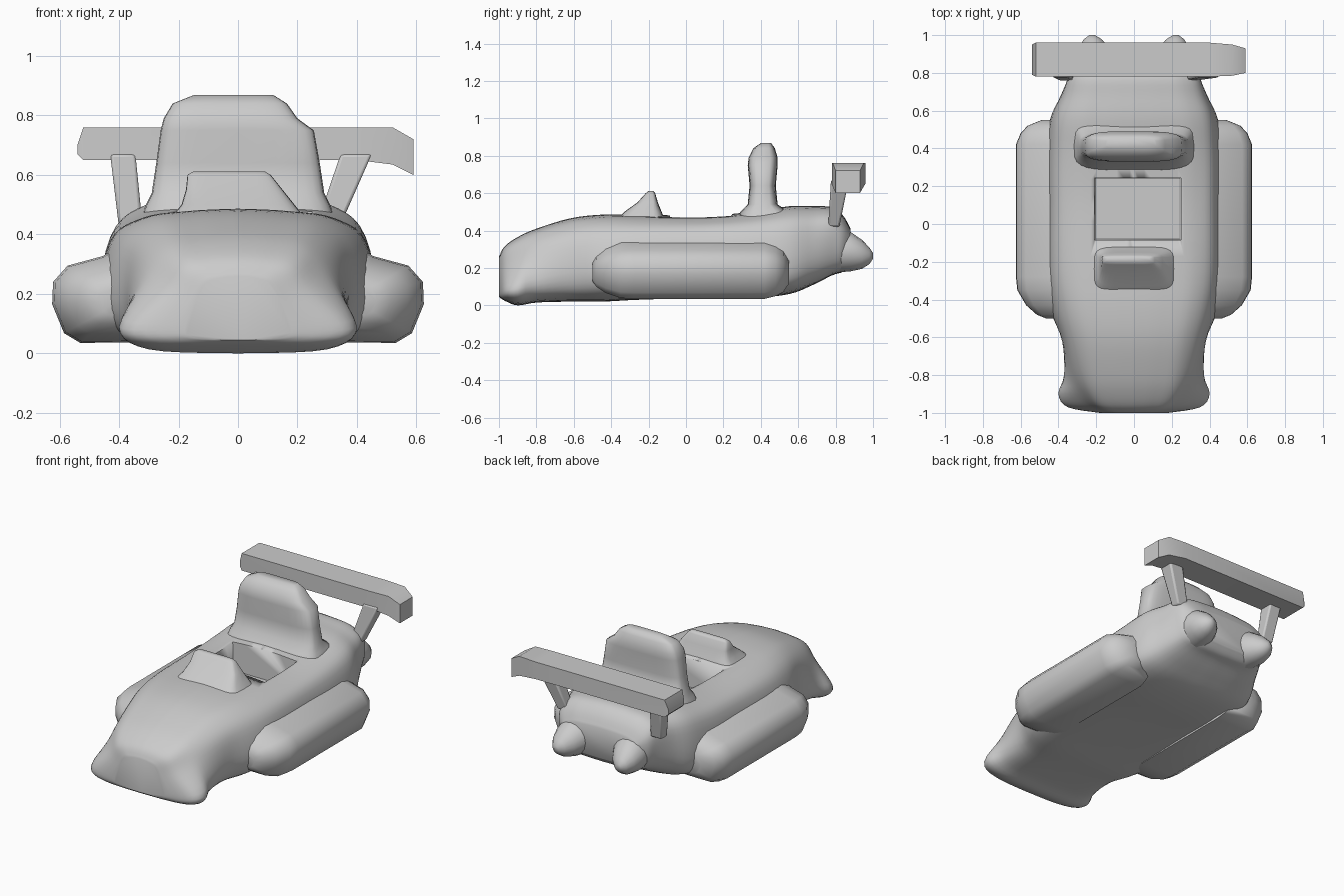
import bpy, bmesh, math


def finish(name, bm, angle=50):
    bmesh.ops.recalc_face_normals(bm, faces=bm.faces)
    me = bpy.data.meshes.new(name)
    bm.to_mesh(me)
    bm.free()
    ob = bpy.data.objects.new(name, me)
    bpy.context.collection.objects.link(ob)
    bpy.ops.object.select_all(action='DESELECT')
    ob.select_set(True)
    bpy.context.view_layer.objects.active = ob
    bpy.ops.object.shade_smooth_by_angle(angle=math.radians(angle))
    return ob


def loft(name, rings, angle=50):
    bm = bmesh.new()
    vs = [[bm.verts.new(p) for p in r] for r in rings]
    n = len(vs[0])
    for a, b in zip(vs, vs[1:]):
        for i in range(n):
            j = (i + 1) % n
            bm.faces.new((a[i], a[j], b[j], b[i]))
    bm.faces.new(vs[0])
    bm.faces.new(vs[-1])
    return finish(name, bm, angle)


def spline(pts, steps):
    """Smooth curve passing through points of any dimension."""
    out = []
    for i in range(len(pts) - 1):
        a, b, c, d = (pts[max(i - 1, 0)], pts[i], pts[i + 1], pts[min(i + 2, len(pts) - 1)])
        for k in range(steps):
            t = k / steps
            out.append([0.5 * (2 * q + (r - p) * t + (2 * p - 5 * q + 4 * r - s) * t * t
                               + (3 * q - p - 3 * r + s) * t ** 3)
                        for p, q, r, s in zip(a, b, c, d)])
    return out + [list(pts[-1])]


def rounded(x0, x1, y0, y1, z, n=28, e=0.5):
    """Horizontal rounded-rectangle ring."""
    ring = []
    for i in range(n):
        a = 2 * math.pi * i / n
        c, s = math.cos(a), math.sin(a)
        ring.append(((x0 + x1) / 2 + (x1 - x0) / 2 * math.copysign(abs(c) ** e, c),
                     (y0 + y1) / 2 + (y1 - y0) / 2 * math.copysign(abs(s) ** e, s), z))
    return ring


def block(name, bottom, top, bevel=0.0):
    """Box-like solid between two rectangles (x0, x1, y0, y1, z)."""
    rings = [[(x0, y0, z), (x1, y0, z), (x1, y1, z), (x0, y1, z)]
             for x0, x1, y0, y1, z in (bottom, top)]
    ob = loft(name, rings, 30)
    if bevel:
        m = ob.modifiers.new("bevel", 'BEVEL')
        m.width, m.segments = bevel, 2
    return ob


# body hull: y, bottom z, low width, low z, shoulder width, shoulder z, top z
stations = [
    (-1.00, 0.045, 0.18, 0.08, 0.14, 0.18, 0.26),
    (-0.97, 0.025, 0.35, 0.08, 0.23, 0.21, 0.315),
    (-0.90, 0.00, 0.40, 0.09, 0.285, 0.25, 0.365),
    (-0.80, 0.015, 0.37, 0.11, 0.32, 0.29, 0.41),
    (-0.62, 0.02, 0.375, 0.14, 0.36, 0.34, 0.465),
    (-0.45, 0.02, 0.44, 0.15, 0.405, 0.36, 0.485),
    (-0.25, 0.03, 0.46, 0.15, 0.43, 0.37, 0.485),
    (0.10, 0.04, 0.46, 0.15, 0.43, 0.38, 0.48),
    (0.35, 0.04, 0.46, 0.15, 0.43, 0.39, 0.50),
    (0.55, 0.06, 0.44, 0.17, 0.415, 0.41, 0.53),
    (0.68, 0.11, 0.38, 0.22, 0.37, 0.42, 0.53),
    (0.78, 0.16, 0.33, 0.25, 0.34, 0.43, 0.525),
    (0.84, 0.18, 0.30, 0.27, 0.31, 0.40, 0.48),
    (0.88, 0.22, 0.24, 0.28, 0.26, 0.36, 0.41),
]
rings = []
for y, zb, wl, zl, wu, zu, zt in spline(stations, 4):
    half = spline([(0, zb), (0.75 * wl, zb + 0.15 * (zl - zb)), (wl, zl), (wu, zu),
                   (0.75 * wu, zt - 0.26 * (zt - zu)), (0.38 * wu, zt - 0.06 * (zt - zu)), (0, zt)], 5)
    rings.append([(x, y, z) for x, z in half] + [(-x, y, z) for x, z in half[-2:0:-1]])
body = loft("body", rings)

# cockpit opening
cutter = block("cockpit_cutter", (-0.20, 0.24, -0.08, 0.24, 0.30), (-0.22, 0.26, -0.09, 0.25, 0.7))
cutter.hide_render = True
cutter.display_type = 'WIRE'
cut = body.modifiers.new("cockpit", 'BOOLEAN')
cut.object, cut.operation, cut.solver = cutter, 'DIFFERENCE', 'EXACT'

# side pods, reaching into the hull
profile = [(0.30, 0.038), (0.53, 0.035), (0.585, 0.068), (0.625, 0.165), (0.622, 0.24),
           (0.573, 0.295), (0.455, 0.327), (0.41, 0.355), (0.30, 0.355)]
ends = [(-0.50, 0.35), (-0.48, 0.55), (-0.43, 0.78), (-0.35, 0.97), (-0.28, 1.0),
        (0.42, 1.0), (0.48, 0.9), (0.52, 0.75), (0.55, 0.45)]
for side, label in ((-1, "left"), (1, "right")):
    loft(label + "_side_pod",
         [[(side * (0.38 + (x - 0.38) * s), y, 0.18 + (z - 0.18) * s) for x, z in profile]
          for y, s in ends], 60)

# seat back: z, x0, x1, y0, y1
seat = [(0.42, -0.34, 0.34, 0.26, 0.60), (0.50, -0.31, 0.31, 0.29, 0.55),
        (0.54, -0.29, 0.29, 0.33, 0.49), (0.64, -0.275, 0.275, 0.34, 0.48),
        (0.75, -0.26, 0.255, 0.33, 0.49), (0.79, -0.25, 0.20, 0.335, 0.49),
        (0.84, -0.22, 0.165, 0.36, 0.475), (0.868, -0.15, 0.12, 0.40, 0.455)]
loft("seat_back", [rounded(*r, z) for z, *r in seat], 70)

# dashboard cowl
cowl = [(0.45, -0.23, 0.23, -0.38, -0.11), (0.50, -0.19, 0.19, -0.33, -0.13),
        (0.55, -0.175, 0.15, -0.26, -0.15), (0.60, -0.17, 0.11, -0.215, -0.165),
        (0.612, -0.15, 0.09, -0.20, -0.175)]
loft("dashboard_cowl", [rounded(*r, z, e=0.4) for z, *r in cowl], 60)

# rear wing with tapered tips: x, y0, y1, z0, z1
wing = [(-0.54, 0.79, 0.95, 0.67, 0.70), (-0.52, 0.78, 0.96, 0.65, 0.76),
        (0.40, 0.78, 0.96, 0.65, 0.76), (0.52, 0.785, 0.95, 0.635, 0.76),
        (0.59, 0.80, 0.93, 0.60, 0.72)]
loft("rear_wing", [[(x, a, c), (x, b, c), (x, b, d), (x, a, d)] for x, a, b, c, d in wing], 40)

# wing struts
block("left_wing_strut", (-0.40, -0.32, 0.76, 0.82, 0.42), (-0.43, -0.345, 0.775, 0.87, 0.67), 0.01)
block("right_wing_strut", (0.26, 0.34, 0.76, 0.82, 0.42), (0.345, 0.45, 0.775, 0.87, 0.67), 0.01)

# rear exhaust lobes: y, radius, centre z
lobe = [(0.66, 0.11, 0.29), (0.80, 0.12, 0.295), (0.88, 0.105, 0.287),
        (0.94, 0.078, 0.273), (0.98, 0.045, 0.265), (1.00, 0.015, 0.265)]
for side, label in ((-1, "left"), (1, "right")):
    loft(label + "_exhaust",
         [[(side * (0.17 + 0.05 * (y - 0.66) / 0.33) + r * math.cos(k * math.pi / 8), y,
            zc + r * math.sin(k * math.pi / 8)) for k in range(16)] for y, r, zc in lobe], 60)
